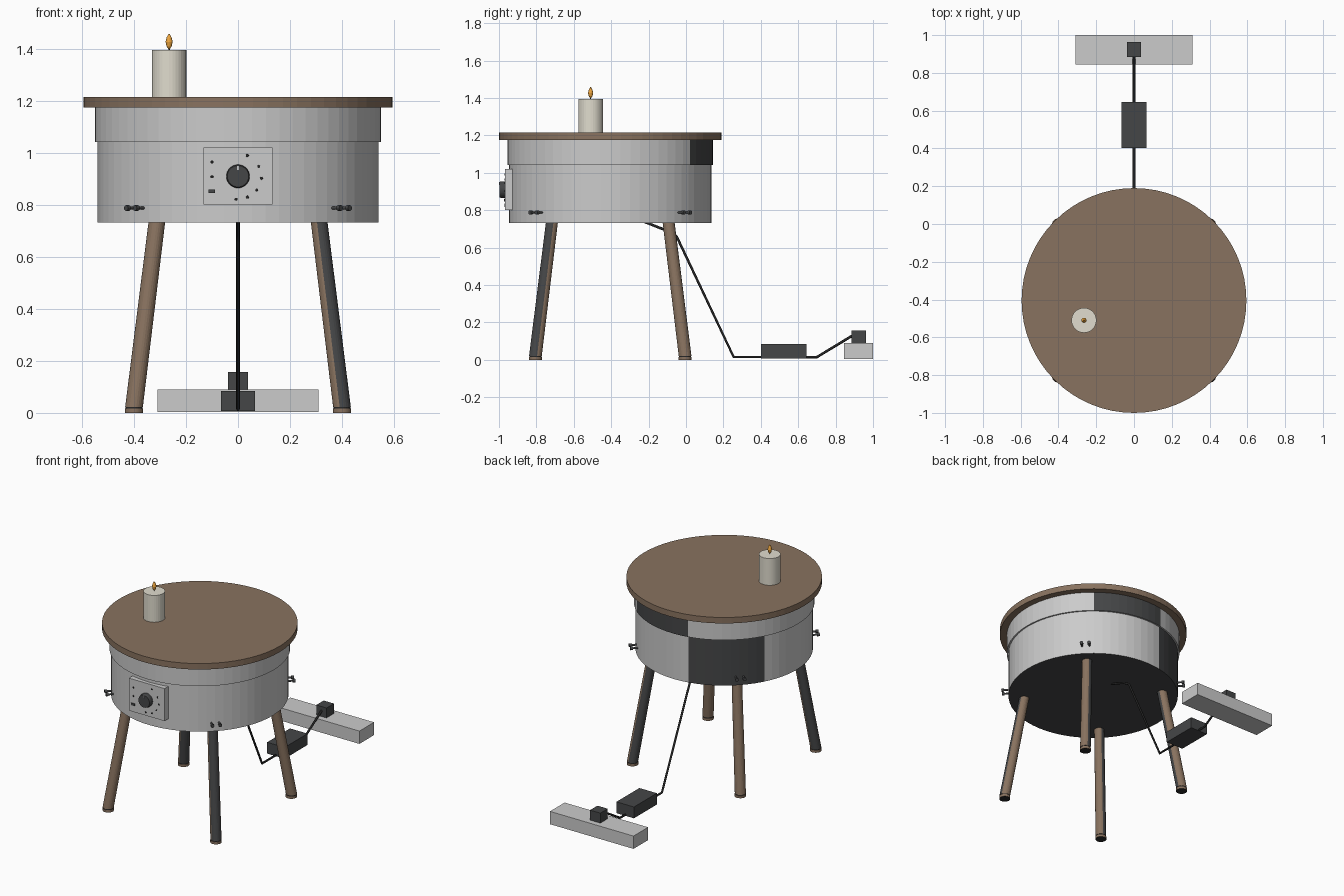
import bpy, bmesh
from math import atan2, degrees, radians, sqrt
from mathutils import Vector, Matrix

if "Cube" in bpy.data.objects:
    bpy.data.objects.remove(bpy.data.objects["Cube"])

CY = -0.405  # table centre in y


def mat(name, r, g, b):
    m = bpy.data.materials.new(name)
    m.diffuse_color = (r, g, b, 1)
    m.use_nodes = True
    m.node_tree.nodes["Principled BSDF"].inputs["Base Color"].default_value = m.diffuse_color
    return m


WOOD = mat("wood", 0.25, 0.17, 0.115)
DARK = mat("dark", 0.06, 0.062, 0.064)
BLACK = mat("black", 0.02, 0.02, 0.02)
GREY = mat("grey", 0.6, 0.6, 0.6)
WAX = mat("wax", 0.75, 0.72, 0.62)
FIRE = mat("flame", 0.85, 0.38, 0.05)


def finish(name, bm, mats=()):
    bmesh.ops.recalc_face_normals(bm, faces=bm.faces)
    me = bpy.data.meshes.new(name)
    bm.to_mesh(me)
    bm.free()
    for m in mats:
        me.materials.append(m)
    ob = bpy.data.objects.new(name, me)
    bpy.context.collection.objects.link(ob)
    return ob


def lathe(name, center, profile, n, mats=(), sector=None, shear=(0, 0), bottom_dark=False, rot=None):
    """Closed solid from (radius, height) rings; sector = (middle, half width) in degrees gets slot 1."""
    bm = bmesh.new()
    z0, z1 = profile[0][1], profile[-1][1]
    rings = []
    for r, z in profile:
        k = (z - z0) / (z1 - z0)
        off = Matrix.Translation((shear[0] * k, shear[1] * k, z))
        rings.append(bmesh.ops.create_circle(bm, segments=n, radius=r, matrix=off)["verts"])
    for a, b in zip(rings, rings[1:]):
        for i in range(n):
            j = (i + 1) % n
            f = bm.faces.new((a[i], a[j], b[j], b[i]))
            if sector:
                mid = (a[i].co + a[j].co) / 2
                mid -= sum((v.co for v in a), Vector()) / n
                d = (degrees(atan2(mid.y, mid.x)) - sector[0] + 180) % 360 - 180
                if abs(d) < sector[1]:
                    f.material_index = 1
    low = bm.faces.new(rings[0])
    bm.faces.new(rings[-1])
    if bottom_dark:
        low.material_index = 1
    bm.transform(Matrix.Translation(center) @ (rot or Matrix()))
    return finish(name, bm, mats)


def box(name, x, y, z, mats=()):
    bm = bmesh.new()
    bmesh.ops.create_cube(bm, size=1)
    for v in bm.verts:
        v.co = [(a + b) / 2 + c * (b - a) for (a, b), c in zip((x, y, z), v.co)]
    return finish(name, bm, mats)


FACING = Matrix.Rotation(radians(90), 4, 'X')  # local z -> -y

# Table top and drum body
lathe("table_top", (0, CY, 0), [(0.595, 1.175), (0.595, 1.215)], 64, [WOOD])
lathe("upper_drum", (0, CY, 0), [(0.55, 1.042), (0.55, 1.175)], 64, [GREY, DARK], (77, 26))
lathe("lower_drum", (0, CY, 0), [(0.54, 0.732), (0.54, 1.042)], 64, [GREY, DARK], (125, 26), bottom_dark=True)

# Splayed legs with feet, and a pair of bolts above each leg
for sx, xn in ((-1, "left"), (1, "right")):
    for sy, yn in ((-1, "front"), (1, "back")):
        tag = yn + "_" + xn
        base = (sx * 0.40, CY + sy * 0.40, 0)
        lathe(tag + "_leg", base, [(0.034, 0.022), (0.032, 0.735)], 24, [WOOD, DARK],
              (-45 if (sx, sy) in ((1, -1), (-1, 1)) else 135, 60),
              shear=(-sx * 0.088, -sy * 0.088))
        lathe(tag + "_foot", base, [(0.035, 0), (0.035, 0.016)], 24, [WOOD, BLACK], bottom_dark=True)
        lathe(tag + "_foot_ring", base, [(0.032, 0.016), (0.032, 0.022)], 24, [BLACK])
        out = Vector((sx, sy, 0)).normalized()
        side = Vector((-out.y, out.x, 0))
        turn = out.to_track_quat('Z', 'Y').to_matrix().to_4x4()
        for k in (-1, 1):
            lathe(f"{tag}_bolt_{'a' if k < 0 else 'b'}", Vector((0, CY, 0.788)) + side * 0.024 * k,
                  [(0.006, 0.53), (0.006, 0.568), (0.011, 0.569), (0.011, 0.585)], 12, [DARK], rot=turn)

# Control panel with dial, markers and switch
box("control_panel", (-0.132, 0.132), (-0.968, -0.92), (0.802, 1.02), [GREY])
lathe("dial_knob", (0, -0.968, 0.91), [(0.045, -0.005), (0.045, 0.018), (0.041, 0.03)], 32, [DARK], rot=FACING)
box("dial_pointer", (-0.003, 0.003), (-1.0, -0.99), (0.935, 0.952), [GREY])
marks = [(0.036, 0.99), (0.08, 0.947), (0.09, 0.902), (0.072, 0.858), (0.037, 0.83),
         (-0.008, 0.822), (-0.1, 0.908), (-0.1, 0.965)]
for i, (x, z) in enumerate(marks):
    lathe(f"dial_mark_{i + 1}", (x, -0.967, z), [(0.006, 0), (0.005, 0.003)], 10, [BLACK], rot=FACING)
box("switch", (-0.114, -0.088), (-0.974, -0.966), (0.846, 0.86), [DARK])

# Candle
C = (-0.265, -0.51, 0)
lathe("candle", C, [(0.066, 1.215), (0.066, 1.395)], 32, [WAX])
lathe("wick", C, [(0.003, 1.39), (0.003, 1.41)], 8, [BLACK])
lathe("flame", C, [(0.003, 1.40), (0.010, 1.41), (0.0135, 1.427), (0.010, 1.443), (0.002, 1.458)], 16, [FIRE])

# Power cable, adapter, plug and power strip
cu = bpy.data.curves.new("power_cable", 'CURVE')
cu.dimensions = '3D'
cu.bevel_depth = 0.007
cu.bevel_resolution = 2
cu.use_fill_caps = True
path = [(-0.24, 0.745), (-0.10, 0.69), (-0.05, 0.66), (0.255, 0.015), (0.70, 0.015), (0.89, 0.13)]
sp = cu.splines.new('POLY')
sp.points.add(len(path) - 1)
for p, (y, z) in zip(sp.points, path):
    p.co = (0, y, z, 1)
cu.materials.append(BLACK)
bpy.context.collection.objects.link(bpy.data.objects.new("power_cable", cu))
box("power_adapter", (-0.065, 0.065), (0.402, 0.645), (0.008, 0.084), [DARK])
box("plug", (-0.038, 0.038), (0.885, 0.963), (0.085, 0.157), [DARK])
box("power_strip", (-0.31, 0.31), (0.845, 1.0), (0.004, 0.09), [GREY])
